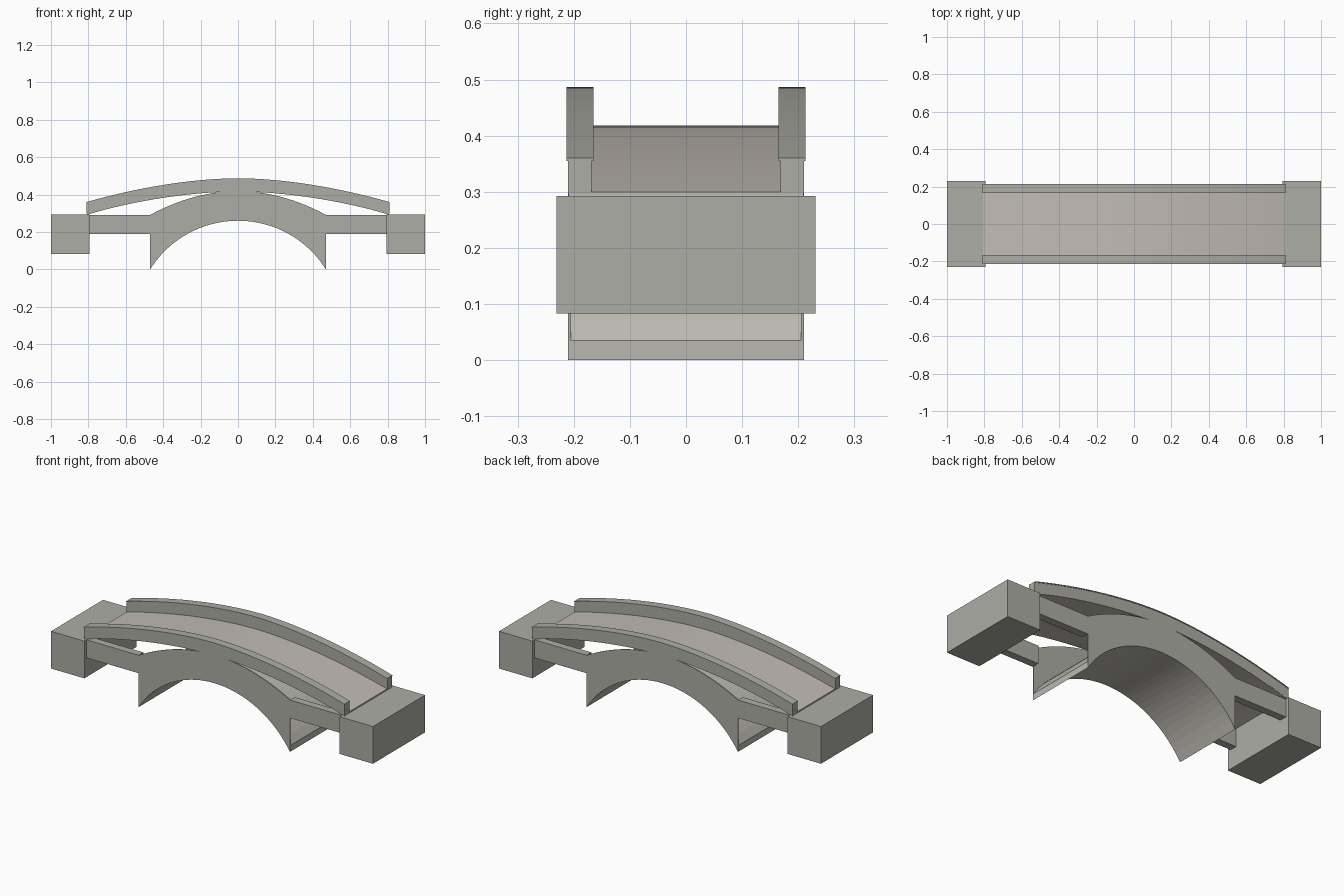
import bpy, bmesh, math

if "Cube" in bpy.data.objects:
    bpy.data.objects.remove(bpy.data.objects["Cube"])

N = 32
R = 0.555                      # arch inner radius
ZC = 0.26 - R                  # arch centre height
HALF = 0.47                    # half span of the arch


def material(name, rgb):
    m = bpy.data.materials.new(name)
    m.diffuse_color = (*rgb, 1)
    m.use_nodes = True
    m.node_tree.nodes["Principled BSDF"].inputs["Base Color"].default_value = m.diffuse_color
    return m


STONE = material("grey_stone", (0.42, 0.42, 0.38))
PAVING = material("paving", (0.54, 0.50, 0.455))
LINING = material("arch_lining", (0.50, 0.485, 0.44))


def steps(a, b, n=N):
    return [a + (b - a) * i / n for i in range(n + 1)]


def rail_top(x):
    return 0.487 - 0.127 * (abs(x) / 0.81) ** 1.8


def rail_bottom(x):
    return 0.416 - 0.119 * (abs(x) / 0.81) ** 1.8


def wall_top(x):
    return 0.418 - 0.127 * (x / HALF) ** 2


def arch_under(x):
    return max(0, ZC + math.sqrt(R * R - x * x))


def arch_outer(x):
    return arch_under(x) + 0.025 + 0.01 * abs(x) / HALF


def strip(name, xs, low, high, y0, y1, mat=STONE, smooth=True):
    """Solid bounded by two height curves over xs and by y0..y1."""
    bm = bmesh.new()
    rings = [[bm.verts.new((x, y, z)) for y, z in
              ((y0, low(x)), (y1, low(x)), (y1, high(x)), (y0, high(x)))] for x in xs]
    for a, b in zip(rings, rings[1:]):
        for i in range(4):
            j = (i + 1) % 4
            bm.faces.new((a[i], a[j], b[j], b[i]))
    bm.faces.new(rings[0])
    bm.faces.new(rings[-1][::-1])
    bmesh.ops.recalc_face_normals(bm, faces=bm.faces)
    me = bpy.data.meshes.new(name)
    bm.to_mesh(me)
    bm.free()
    me.materials.append(mat)
    ob = bpy.data.objects.new(name, me)
    bpy.context.collection.objects.link(ob)
    if smooth:
        bpy.ops.object.select_all(action='DESELECT')
        ob.select_set(True)
        bpy.context.view_layer.objects.active = ob
        bpy.ops.object.shade_smooth_by_angle(angle=math.radians(30))
    return ob


def box(name, x0, x1, y0, y1, z0, z1):
    return strip(name, [x0, x1], lambda x: z0, lambda x: z1, y0, y1, smooth=False)


span = steps(-HALF, HALF)
long_span = steps(-0.81, 0.81)

# end blocks
for s, side in ((-1, "left"), (1, "right")):
    xs = sorted((s * 0.793, s * 1.0))
    box(f"end_block_{side}", xs[0], xs[1], -0.231, 0.231, 0.083, 0.292)

# arch barrel between the side walls
strip("arch_barrel", span, arch_under, arch_outer, -0.2095, 0.2095, LINING, smooth=False)

# walkway, its ends sunk onto the end blocks
strip("deck", steps(-0.808, 0.808), lambda x: rail_bottom(x) - 0.006 * (abs(x) / 0.81) ** 6,
      lambda x: rail_bottom(x) + 0.002, -0.2095, 0.2095, PAVING)

for s, side in ((-1, "front"), (1, "back")):
    def ys(a, b):
        return sorted((s * a, s * b))

    # thin side wall over the arch, with thick beams reaching to the end blocks
    strip(f"side_wall_{side}", span, arch_under, wall_top, *ys(0.205, 0.21))
    for t, end in ((-1, "left"), (1, "right")):
        xs = sorted((t * HALF, t * 0.80))
        box(f"side_beam_{side}_{end}", xs[0], xs[1], *ys(0.168, 0.21), 0.19, 0.291)

    # parapet with a thin, slightly wider cap
    strip(f"parapet_{side}", long_span, rail_bottom, lambda x: rail_top(x) - 0.004, *ys(0.168, 0.21))
    strip(f"parapet_cap_{side}", long_span, lambda x: rail_top(x) - 0.005, rail_top, *ys(0.165, 0.213))
